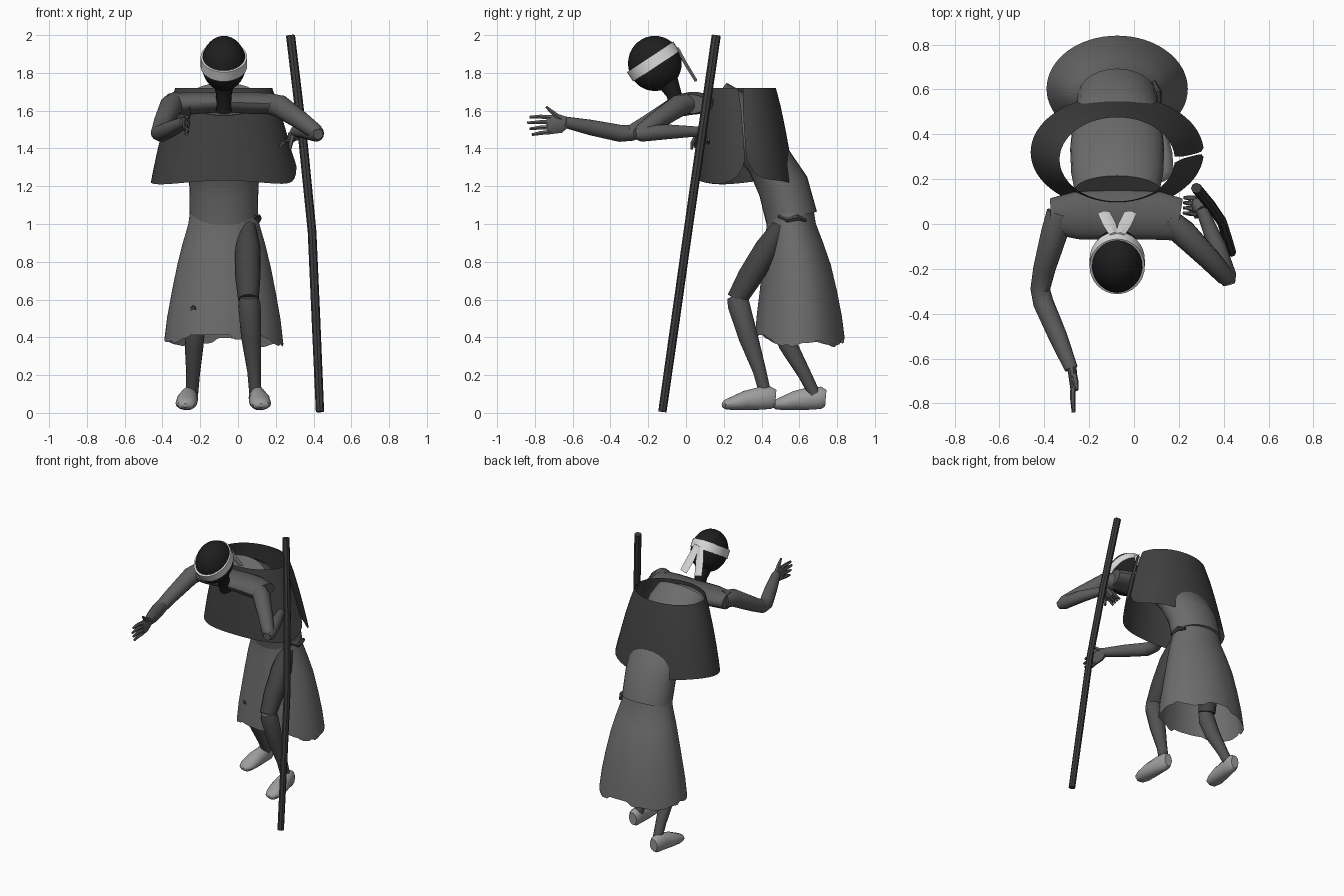
import bpy, bmesh, math, random
from mathutils import Vector

random.seed(4)
CX = -0.075  # body centre line


def material(name, v):
    m = bpy.data.materials.new(name)
    m.diffuse_color = (v, v, v, 1)
    return m


BLACK = material("head black", 0.013)
WHITE = material("cloth white", 0.72)
CAPE = material("cape dark grey", 0.052)
ROBE = material("robe grey", 0.15)
SKIN = material("arm grey", 0.11)
TROUSER = material("trouser dark grey", 0.055)
SHIN = material("legging grey", 0.085)
SHOE = material("shoe light grey", 0.34)
WOOD = material("staff dark grey", 0.045)


def finish(name, bm, mat):
    bmesh.ops.recalc_face_normals(bm, faces=bm.faces)
    me = bpy.data.meshes.new(name)
    bm.to_mesh(me)
    bm.free()
    me.materials.append(mat)
    ob = bpy.data.objects.new(name, me)
    bpy.context.collection.objects.link(ob)
    return ob


def tube(name, pts, radii, mat, n=14):
    """Capped loft of ellipses along a path; radius is a number or (side, up)."""
    pts = [Vector(p) for p in pts]
    bm = bmesh.new()
    rings = []
    for i, p in enumerate(pts):
        t = (pts[min(i + 1, len(pts) - 1)] - pts[max(i - 1, 0)]).normalized()
        ref = Vector((0, 1, 0)) if abs(t.x) > 0.85 else Vector((1, 0, 0))
        u = (ref - t * ref.dot(t)).normalized()
        v = t.cross(u)
        r = radii[i] if isinstance(radii[i], tuple) else (radii[i], radii[i])
        rings.append([bm.verts.new(p + u * r[0] * math.cos(a) + v * r[1] * math.sin(a))
                      for a in (2 * math.pi * k / n for k in range(n))])
    for a, b in zip(rings, rings[1:]):
        for k in range(n):
            j = (k + 1) % n
            bm.faces.new((a[k], a[j], b[j], b[k]))
    bm.faces.new(rings[0][::-1])
    bm.faces.new(rings[-1])
    return finish(name, bm, mat)


def sheet(name, rows, mat, hem, n=48, gap=lambda f: 0):
    """Open cloth ring; rows are (centre y, half x, half y, z), hem shifts the last rows."""
    bm = bmesh.new()
    grid = []
    for i, (cy, rx, ry, z) in enumerate(rows):
        f = i / (len(rows) - 1)
        g = gap(f)
        line = []
        for k in range(n + 1):
            a = g + (2 * math.pi - 2 * g) * k / n
            line.append(bm.verts.new((CX + rx * math.cos(a), cy + ry * math.sin(a),
                                      z + hem(a) * f ** 3)))
        grid.append(line)
    for a, b in zip(grid, grid[1:]):
        for k in range(n):
            bm.faces.new((a[k], a[k + 1], b[k + 1], b[k]))
    bmesh.ops.remove_doubles(bm, verts=bm.verts, dist=0.0005)
    return finish(name, bm, mat)


# Head, neck and headband
bm = bmesh.new()
bmesh.ops.create_uvsphere(bm, u_segments=28, v_segments=18, radius=1)
for v in bm.verts:
    v.co = Vector((CX + v.co.x * 0.118, -0.165 + v.co.y * 0.142, 1.85 + v.co.z * 0.146))
finish("head", bm, BLACK)
tube("neck", [(CX, -0.1, 1.76), (CX, -0.065, 1.69), (CX, -0.035, 1.595)], [0.06, 0.042, 0.04], BLACK)
tube("headband", [(CX, -0.157, 1.835), (CX, -0.19, 1.885)], [(0.123, 0.147)] * 2, WHITE, 32)
for s in (-1, 1):
    tube("headband_tail", [(CX + s * 0.015, -0.045, 1.93), (CX + s * 0.035, 0.0, 1.845),
                           (CX + s * 0.06, 0.052, 1.76)],
         [(0.022, 0.008), (0.03, 0.009), (0.028, 0.008)], WHITE, 4)

# Hunched torso with raised back collar edge, and shoulders
tube("torso", [(CX, 0.56, 1.03), (CX, 0.515, 1.2), (CX, 0.435, 1.34), (CX, 0.335, 1.46),
               (CX, 0.225, 1.605), (CX, 0.15, 1.662)],
     [(0.18, 0.138), (0.183, 0.136), (0.2, 0.12), (0.21, 0.115), (0.205, 0.125), (0.19, 0.108)],
     ROBE, 28)
tube("shoulders", [(-0.37, 0.035, 1.635), (-0.24, 0.04, 1.64), (CX, 0.045, 1.645),
                   (0.09, 0.04, 1.64), (0.2, 0.02, 1.635)],
     [(0.08, 0.055), (0.11, 0.06), (0.112, 0.052), (0.11, 0.06), (0.095, 0.052)], SKIN, 18)

# Stiff cape, split on one side with rounded corners
sheet("cape", [(0.288, 0.257, 0.188, 1.72), (0.296, 0.291, 0.206, 1.62), (0.304, 0.325, 0.223, 1.5),
               (0.312, 0.356, 0.239, 1.37), (0.317, 0.375, 0.249, 1.28), (0.32, 0.386, 0.255, 1.22)],
      CAPE, lambda a: 0.13 * math.exp(-min(a, 2 * math.pi - a) / 0.16) + 0.01 * math.sin(3 * a),
      64, lambda f: 0.015 + 0.06 * (2 * f - 1) ** 4)

# Ragged skirt, torn waist knot and a small worn patch
tatter = [random.uniform(-0.022, 0.022) for _ in range(33)]


def ragged(a):
    return (0.8 * tatter[int(a / (2 * math.pi) * 32) % 32] + 0.012 * math.sin(5 * a)
            + 0.035 * max(0, -math.sin(a)) ** 3)


sheet("skirt", [(0.55, 0.178, 0.125, 1.075), (0.558, 0.188, 0.13, 1.0), (0.571, 0.217, 0.155, 0.9),
                (0.586, 0.247, 0.181, 0.78), (0.595, 0.275, 0.204, 0.64), (0.6, 0.3, 0.225, 0.5),
                (0.603, 0.315, 0.237, 0.375)], ROBE, ragged, 64)
tube("waist_knot", [(0.085, 0.49, 1.04), (0.107, 0.54, 1.022), (0.107, 0.59, 1.035), (0.087, 0.635, 1.02)],
     [0.01, 0.016, 0.018, 0.01], TROUSER, 6)
tube("skirt_patch", [(-0.233, 0.424, 0.552), (-0.238, 0.413, 0.549)], [0.02, 0.016], TROUSER, 7)

# Legs: front leg steps out through the skirt
tube("front_thigh", [(0.05, 0.5, 0.99), (0.052, 0.43, 0.87), (0.052, 0.338, 0.72), (0.055, 0.268, 0.6)],
     [0.045, 0.068, 0.067, 0.055], TROUSER)
tube("front_shin", [(0.058, 0.26, 0.62), (0.06, 0.278, 0.575), (0.07, 0.33, 0.4), (0.085, 0.39, 0.22),
                    (0.092, 0.42, 0.1)], [0.045, 0.06, 0.053, 0.036, 0.032], SHIN)
tube("rear_thigh", [(-0.16, 0.57, 1.0), (-0.2, 0.54, 0.75), (-0.222, 0.49, 0.55)],
     [0.06, 0.07, 0.057], TROUSER)
tube("rear_shin", [(-0.222, 0.47, 0.57), (-0.225, 0.485, 0.5), (-0.232, 0.54, 0.36),
                   (-0.238, 0.63, 0.2), (-0.243, 0.68, 0.1)],
     [0.045, 0.055, 0.05, 0.036, 0.032], SHIN)

# Shoes, toes pointing forward and slightly out
for name, x, y, s in (("front_shoe", 0.1, 0.475, 1), ("rear_shoe", -0.255, 0.74, -1)):
    tube(name, [(x, y, 0.078), (x, y - 0.025, 0.08), (x + s * 0.005, y - 0.08, 0.077),
                (x + s * 0.014, y - 0.16, 0.066), (x + s * 0.02, y - 0.23, 0.05),
                (x + s * 0.022, y - 0.268, 0.043), (x + s * 0.022, y - 0.285, 0.04)],
         [(0.03, 0.045), (0.044, 0.06), (0.046, 0.062), (0.057, 0.052), (0.056, 0.036),
          (0.042, 0.026), (0.012, 0.01)], SHOE)

# Reaching arm and open hand
tube("reaching_arm", [(-0.33, 0.05, 1.64), (-0.355, -0.04, 1.625), (-0.4, -0.2, 1.53),
                      (-0.418, -0.29, 1.482), (-0.405, -0.35, 1.48), (-0.34, -0.5, 1.51),
                      (-0.28, -0.645, 1.54)],
     [0.06, 0.06, 0.05, 0.044, 0.046, 0.042, 0.03], SKIN)
tube("reaching_palm", [(-0.28, -0.63, 1.54), (-0.274, -0.665, 1.532), (-0.27, -0.735, 1.525)],
     [(0.022, 0.03), (0.02, 0.052), (0.014, 0.054)], SKIN, 10)
for i in range(4):
    z = 1.488 + i * 0.025
    tube("reaching_finger", [(-0.27, -0.715, z), (-0.274, -0.77, z + (i - 1.6) * 0.004),
                             (-0.27, -0.84 + 0.012 * abs(i - 2), z - 0.006 + (i - 1.5) * 0.006)],
         [0.013, 0.012, 0.008], SKIN, 6)
tube("reaching_thumb", [(-0.272, -0.66, 1.555), (-0.262, -0.7, 1.585), (-0.255, -0.74, 1.62)],
     [0.016, 0.014, 0.007], SKIN, 6)

# Bent arm and hand behind the staff
tube("bent_upper_arm", [(0.15, 0.02, 1.64), (0.22, -0.04, 1.625), (0.33, -0.15, 1.55),
                        (0.41, -0.235, 1.49), (0.425, -0.255, 1.48)],
     [0.055, 0.06, 0.05, 0.042, 0.027], SKIN)
tube("bent_forearm", [(0.425, -0.27, 1.475), (0.415, -0.235, 1.478), (0.37, -0.1, 1.488), (0.3, 0.07, 1.49)],
     [0.027, 0.043, 0.04, 0.026], SKIN)
tube("bent_palm", [(0.305, 0.06, 1.49), (0.295, 0.08, 1.465), (0.27, 0.08, 1.44)],
     [(0.025, 0.025), (0.035, 0.03), (0.015, 0.042)], SKIN, 10)
for i in range(4):
    y = 0.045 + i * 0.023
    tube("bent_finger", [(0.28, y, 1.448), (0.245, y + 0.002, 1.435), (0.222, y + 0.004, 1.408 + 0.006 * i)],
         [0.012, 0.011, 0.007], SKIN, 6)
tube("bent_thumb", [(0.29, 0.055, 1.465), (0.28, 0.035, 1.43), (0.275, 0.03, 1.395)],
     [0.014, 0.012, 0.007], SKIN, 6)

# Walking staff, slightly bowed
tube("staff", [(0.278, 0.16, 1.998), (0.34, 0.085, 1.48), (0.392, 0.01, 0.96), (0.413, -0.056, 0.49),
               (0.434, -0.125, 0.006)], [0.024, 0.024, 0.023, 0.023, 0.022], WOOD, 8)

# Smooth shading with crisp edges
for ob in bpy.context.scene.objects:
    ob.select_set(True)
    bpy.context.view_layer.objects.active = ob
bpy.ops.object.shade_smooth_by_angle(angle=math.radians(35))
